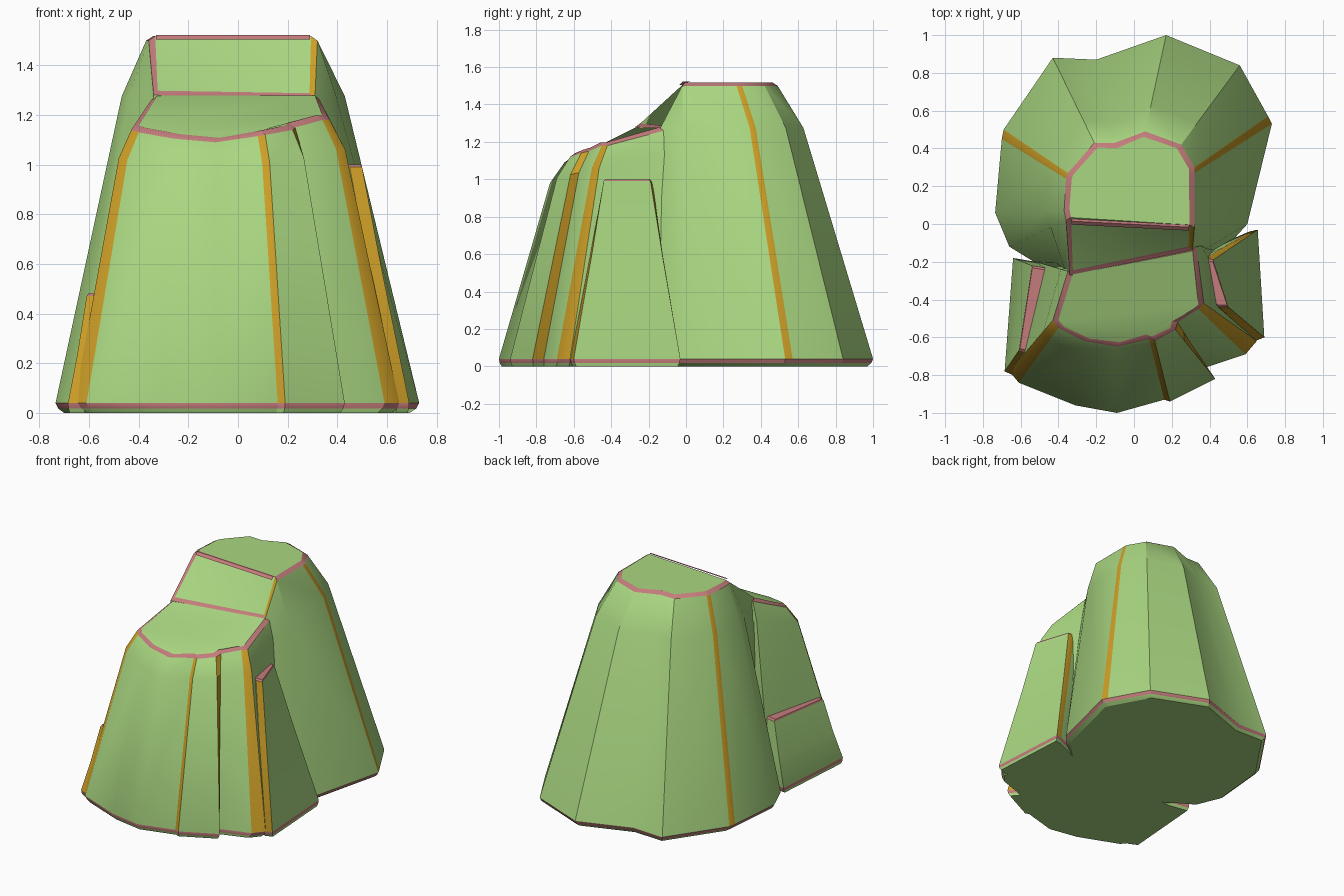
import bpy, bmesh, math
from mathutils import Vector

cube = bpy.data.objects.get("Cube")
if cube:
    bpy.data.objects.remove(cube, do_unlink=True)


def material(name, rgb):
    m = bpy.data.materials.new(name)
    m.use_nodes = True
    m.diffuse_color = (*rgb, 1)
    bsdf = m.node_tree.nodes["Principled BSDF"]
    bsdf.inputs["Base Color"].default_value = (*rgb, 1)
    bsdf.inputs["Roughness"].default_value = 0.9
    return m


MATS = [material("moss_green", (0.40, 0.68, 0.22)),
        material("dusty_pink", (0.55, 0.20, 0.20)),
        material("ochre_gold", (0.60, 0.34, 0.02))]
GREEN, PINK, GOLD = range(3)


def rock(name, columns, gold=(), gold_rim=(), caps=None, cap_mat=GREEN,
         mid=(0.73, 0.85), rim=0.03, lift=0.018):
    """Loft columns (base x, y, top x, y, z) into a tapered rock with a rim.
    gold lists the columns whose side strip is gold."""
    n = len(columns)
    base = [Vector((c[0], c[1], 0)) for c in columns]
    top = [Vector(c[2:]) for c in columns]
    foot = sum(base, Vector()) / n
    crown = sum(top, Vector()) / n

    def lower(scale, z):
        return [foot + (p - foot) * scale + Vector((0, 0, z)) for p in base]

    def inward(p):
        d = (crown - p).to_2d().normalized() * rim
        return p + Vector((d.x, d.y, lift))

    middle = []
    for b, t in zip(base, top):
        p = b.lerp(t, mid[0])
        p.z = t.z * mid[1]
        middle.append(p)
    rings = [lower(0.95, 0), lower(0.985, 0.018), lower(1, 0.04),
             middle, top, [inward(p) for p in top]]
    bm = bmesh.new()
    vs = [[bm.verts.new(p) for p in ring] for ring in rings]
    for r in range(len(vs) - 1):
        for i in range(n):
            j = (i + 1) % n
            f = bm.faces.new((vs[r][i], vs[r][j], vs[r + 1][j], vs[r + 1][i]))
            if r == 1:
                f.material_index = PINK
            elif r == 4:
                f.material_index = GOLD if i in gold_rim else PINK
            elif r > 1 and i in gold:
                f.material_index = GOLD
    bm.faces.new(vs[0])
    for cap in caps or [range(n)]:
        bm.faces.new([vs[-1][i] for i in cap]).material_index = cap_mat
    bmesh.ops.recalc_face_normals(bm, faces=bm.faces)
    mesh = bpy.data.meshes.new(name)
    bm.to_mesh(mesh)
    bm.free()
    for m in MATS:
        mesh.materials.append(m)
    mesh.shade_smooth()
    mesh.set_sharp_from_angle(angle=math.radians(28))
    ob = bpy.data.objects.new(name, mesh)
    bpy.context.collection.objects.link(ob)
    return ob


# Tall rear rock: flat crown with a facet sloping down to the front
rock("rear_rock", [
    (-0.70, 0.45, -0.36, 0.24, 1.5),
    (-0.69, 0.50, -0.35, 0.27, 1.5),
    (-0.43, 0.88, -0.21, 0.43, 1.5),
    (-0.20, 0.87, -0.10, 0.43, 1.5),
    (0.17, 1.00, 0.06, 0.49, 1.5),
    (0.56, 0.84, 0.25, 0.42, 1.5),
    (0.71, 0.57, 0.32, 0.30, 1.5),
    (0.73, 0.53, 0.32, 0.27, 1.5),
    (0.60, 0.00, 0.32, -0.02, 1.5),
    (0.42, -0.20, 0.31, -0.14, 1.27),
    (-0.40, -0.28, -0.34, -0.27, 1.28),
    (-0.66, -0.12, -0.36, 0.02, 1.5),
    (-0.735, 0.06, -0.37, 0.07, 1.5),
], gold=(0, 6), gold_rim=(8,),
    caps=[[0, 1, 2, 3, 4, 5, 6, 7, 8, 11, 12], [8, 9, 10, 11]])

# Lower front rock: buttressed face and tilted shelf
rock("front_rock", [
    (-0.52, -0.20, -0.35, -0.25, 1.26),
    (-0.66, -0.78, -0.43, -0.51, 1.14),
    (-0.61, -0.84, -0.40, -0.55, 1.13),
    (-0.31, -0.96, -0.26, -0.62, 1.105),
    (-0.09, -1.00, -0.09, -0.65, 1.09),
    (0.16, -0.93, 0.08, -0.61, 1.115),
    (0.19, -0.94, 0.11, -0.62, 1.12),
    (0.43, -0.82, 0.22, -0.56, 1.14),
    (0.38, -0.76, 0.23, -0.52, 1.15),
    (0.59, -0.69, 0.34, -0.45, 1.18),
    (0.65, -0.62, 0.37, -0.42, 1.18),
    (0.45, -0.10, 0.33, -0.12, 1.26),
], gold=(1, 5, 7, 9), mid=(0.78, 0.9))

# Slabs leaning on either side
rock("left_slab", [
    (0.40, -0.50, 0.36, -0.38, 0.99),
    (0.64, -0.62, 0.45, -0.44, 0.99),
    (0.69, -0.60, 0.50, -0.44, 0.99),
    (0.655, -0.03, 0.42, -0.19, 0.99),
    (0.61, -0.04, 0.38, -0.18, 0.99),
    (0.38, -0.14, 0.30, -0.20, 0.99),
], gold=(1, 3), cap_mat=PINK, mid=(0.6, 0.6), rim=0.012, lift=0.01)

rock("right_slab", [
    (-0.45, -0.70, -0.42, -0.60, 0.47),
    (-0.62, -0.81, -0.57, -0.68, 0.47),
    (-0.685, -0.78, -0.61, -0.67, 0.47),
    (-0.64, -0.18, -0.54, -0.22, 0.47),
    (-0.40, -0.22, -0.36, -0.25, 0.47),
], gold=(0, 1), cap_mat=PINK, mid=(0.5, 0.5), rim=0.012, lift=0.01)

# Pink crease between the crown and the sloping facet
bm = bmesh.new()
a, b = Vector((-0.33, 0.015, 1.517)), Vector((0.29, -0.017, 1.517))
back, down = Vector((0, 0.012, 0.004)), Vector((0, -0.018, -0.012))
ends = [[bm.verts.new(p + o) for o in (back, Vector((0, 0, 0.005)), down)]
        for p in (a, b)]
for k in range(2):
    bm.faces.new((ends[0][k], ends[0][k + 1], ends[1][k + 1], ends[1][k]))
bmesh.ops.recalc_face_normals(bm, faces=bm.faces)
mesh = bpy.data.meshes.new("crown_crease")
bm.to_mesh(mesh)
bm.free()
mesh.materials.append(MATS[PINK])
bpy.context.collection.objects.link(bpy.data.objects.new("crown_crease", mesh))
